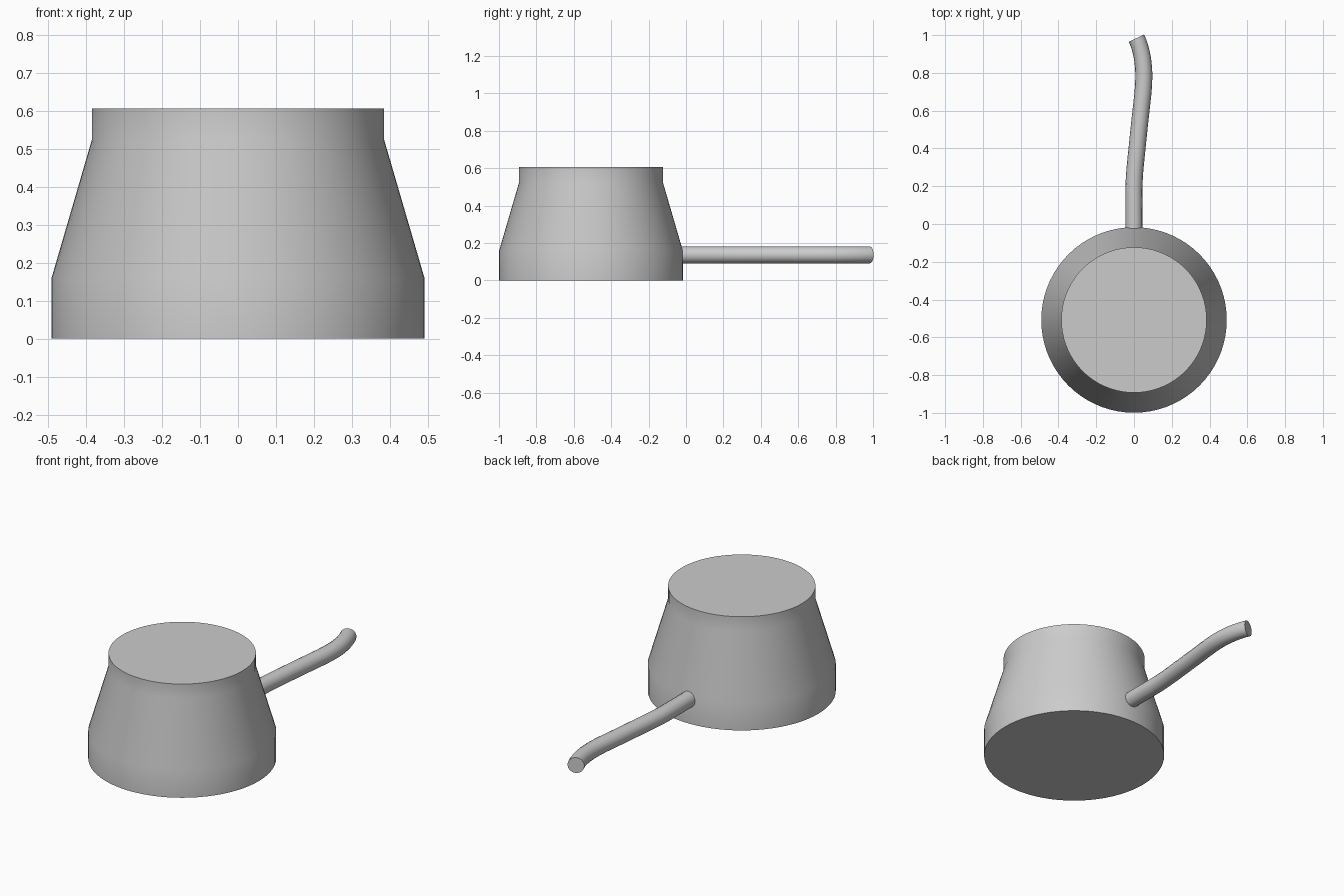
import bpy, bmesh, math
from mathutils import Vector

cube = bpy.data.objects.get("Cube")
if cube:
    bpy.data.objects.remove(cube, do_unlink=True)

SEGMENTS = 72
CENTRE_Y = -0.508

# Single grey finish
grey = bpy.data.materials.new("plain_grey")
grey.use_nodes = True
colour = (0.6, 0.6, 0.6, 1)
grey.diffuse_color = colour
grey.node_tree.nodes["Principled BSDF"].inputs["Base Color"].default_value = colour


def finish(obj):
    """Assign the grey and smooth everything but sharp rims."""
    obj.data.materials.clear()
    obj.data.materials.append(grey)
    bpy.ops.object.select_all(action="DESELECT")
    obj.select_set(True)
    bpy.context.view_layer.objects.active = obj
    bpy.ops.object.shade_smooth_by_angle(angle=math.radians(30))


def lathe(name, profile, location):
    """Closed solid of revolution from (radius, height) pairs."""
    bm = bmesh.new()
    rings = []
    for radius, z in profile:
        rings.append([bm.verts.new((radius * math.cos(a), radius * math.sin(a), z))
                      for a in (math.tau * i / SEGMENTS for i in range(SEGMENTS))])
    for low, high in zip(rings, rings[1:]):
        for i in range(SEGMENTS):
            j = (i + 1) % SEGMENTS
            bm.faces.new((low[i], low[j], high[j], high[i]))
    bm.faces.new(rings[0][::-1])
    bm.faces.new(rings[-1])
    mesh = bpy.data.meshes.new(name)
    bm.to_mesh(mesh)
    bm.free()
    obj = bpy.data.objects.new(name, mesh)
    obj.location = location
    bpy.context.collection.objects.link(obj)
    finish(obj)


# Pot body: straight base, tapered shoulder, short neck
lathe("pot_body", [(0.491, 0), (0.491, 0.16), (0.385, 0.523), (0.385, 0.606)],
      (0, CENTRE_Y, 0))

# Wavy handle: round bar swept along a smooth path
path = [(0, -0.06), (0, 0.2), (0.016, 0.4), (0.037, 0.6), (0.052, 0.78), (0.013, 0.984)]
tangents = [(0, 1), (0.02, 1), (0.1, 1), (0.11, 1), (0.01, 1), (-0.42, 0.9)]
curve = bpy.data.curves.new("handle", "CURVE")
curve.dimensions = "3D"
curve.bevel_depth = 0.045
curve.bevel_resolution = 6
curve.use_fill_caps = True
spline = curve.splines.new("BEZIER")
spline.resolution_u = 8
spline.bezier_points.add(len(path) - 1)
for point, (x, y), (tx, ty) in zip(spline.bezier_points, path, tangents):
    point.handle_left_type = point.handle_right_type = "FREE"
    centre = Vector((x, y, 0.137))
    reach = Vector((tx, ty, 0)).normalized() * 0.067
    point.co = centre
    point.handle_left = centre - reach
    point.handle_right = centre + reach
handle = bpy.data.objects.new("handle", curve)
bpy.context.collection.objects.link(handle)
bpy.ops.object.select_all(action="DESELECT")
handle.select_set(True)
bpy.context.view_layer.objects.active = handle
bpy.ops.object.convert(target="MESH")
handle = bpy.context.view_layer.objects.active

# Weld the caps to the bar and face everything outwards
bm = bmesh.new()
bm.from_mesh(handle.data)
bmesh.ops.remove_doubles(bm, verts=bm.verts, dist=0.0005)
bmesh.ops.recalc_face_normals(bm, faces=bm.faces)
bm.to_mesh(handle.data)
bm.free()
finish(handle)
